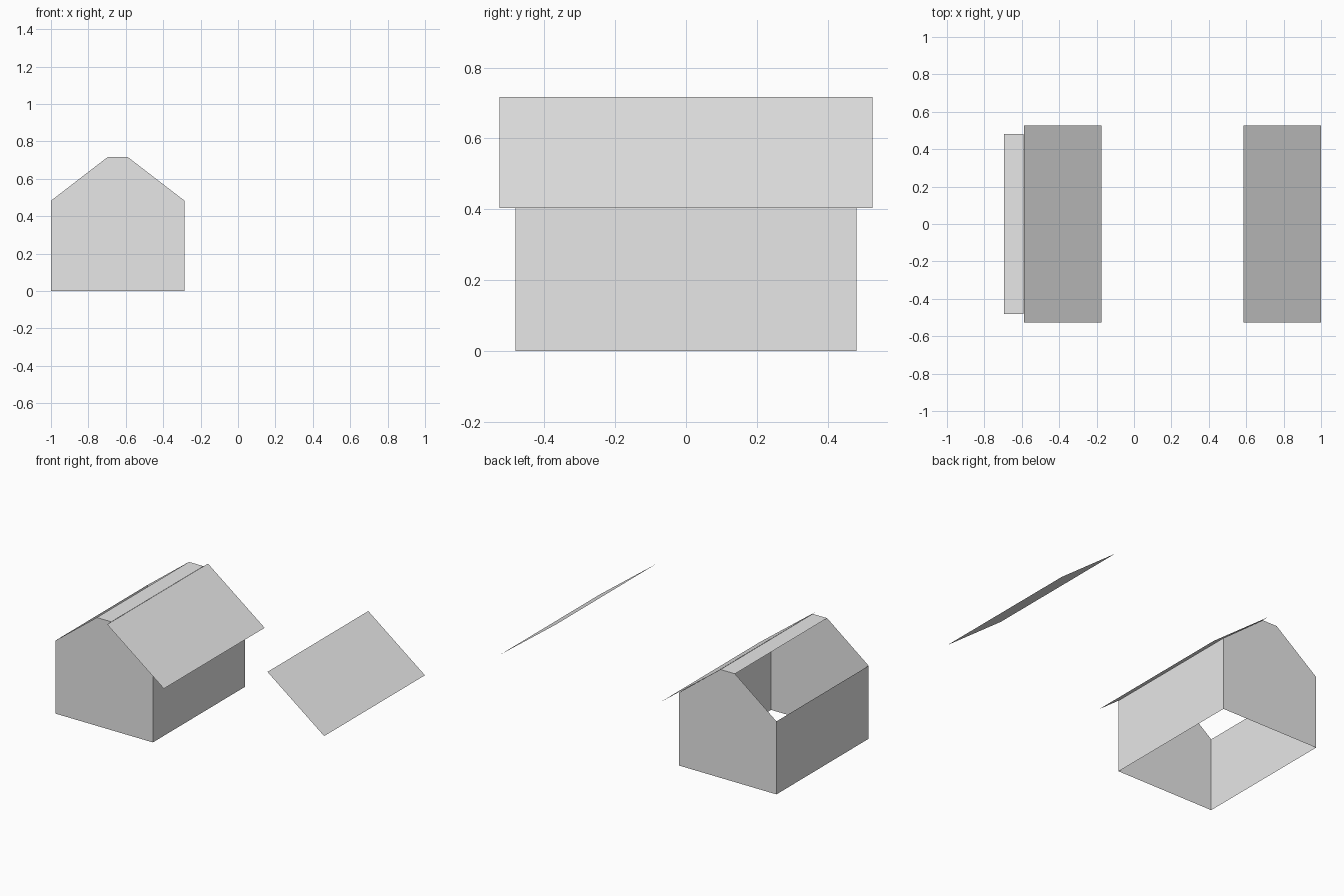
import bpy
import bmesh

cube = bpy.data.objects.get("Cube")
if cube:
    bpy.data.objects.remove(cube, do_unlink=True)

# One plain light grey for every part
grey = bpy.data.materials.new("light_grey")
grey.use_nodes = True
grey.diffuse_color = (0.8, 0.8, 0.8, 1)
grey.node_tree.nodes["Principled BSDF"].inputs["Base Color"].default_value = (0.8, 0.8, 0.8, 1)

CENTRE = -0.643        # x of the house axis
HALF_WIDTH = 0.357
HALF_RIDGE = 0.053
EAVES, RIDGE = 0.483, 0.717
HALF_LENGTH = 0.482
ROOF_HALF_LENGTH = 0.527


def sheet_object(name, polygons):
    """Make an object out of thin flat sheets."""
    bm = bmesh.new()
    for points in polygons:
        bm.faces.new([bm.verts.new(p) for p in points])
    bmesh.ops.remove_doubles(bm, verts=bm.verts, dist=0.0001)
    mesh = bpy.data.meshes.new(name)
    bm.to_mesh(mesh)
    bm.free()
    mesh.materials.append(grey)
    obj = bpy.data.objects.new(name, mesh)
    bpy.context.collection.objects.link(obj)
    return obj


def strip(start, end, half):
    """Rectangle swept along y from a segment in the xz plane."""
    (x0, z0), (x1, z1) = start, end
    return [(x0, -half, z0), (x1, -half, z1), (x1, half, z1), (x0, half, z0)]


# Gable outline, counter-clockwise seen from the front
right_half = [(HALF_WIDTH, 0), (HALF_WIDTH, EAVES), (HALF_RIDGE, RIDGE)]
outline = [(CENTRE + x, z) for x, z in right_half]
outline += [(CENTRE - x, z) for x, z in reversed(right_half)]

# Walls: two gables and two long sides, open below and on the slopes
front_gable = [(x, -HALF_LENGTH, z) for x, z in outline]
back_gable = [(x, HALF_LENGTH, z) for x, z in reversed(outline)]
side_a = strip(outline[0], outline[1], HALF_LENGTH)
side_b = strip(outline[4], outline[5], HALF_LENGTH)
sheet_object("house_walls", [front_gable, side_a, back_gable, side_b])

# Flat ridge between the gable tops
ridge = strip(outline[3], outline[2], HALF_LENGTH)
sheet_object("ridge_strip", [ridge])

# Sloping roof panels: one in place, one lying apart
for name, x in (("fitted_roof_panel", -0.589), ("loose_roof_panel", 0.585)):
    slope = strip((x, RIDGE), (x + 0.415, 0.403), ROOF_HALF_LENGTH)
    sheet_object(name, [slope])
